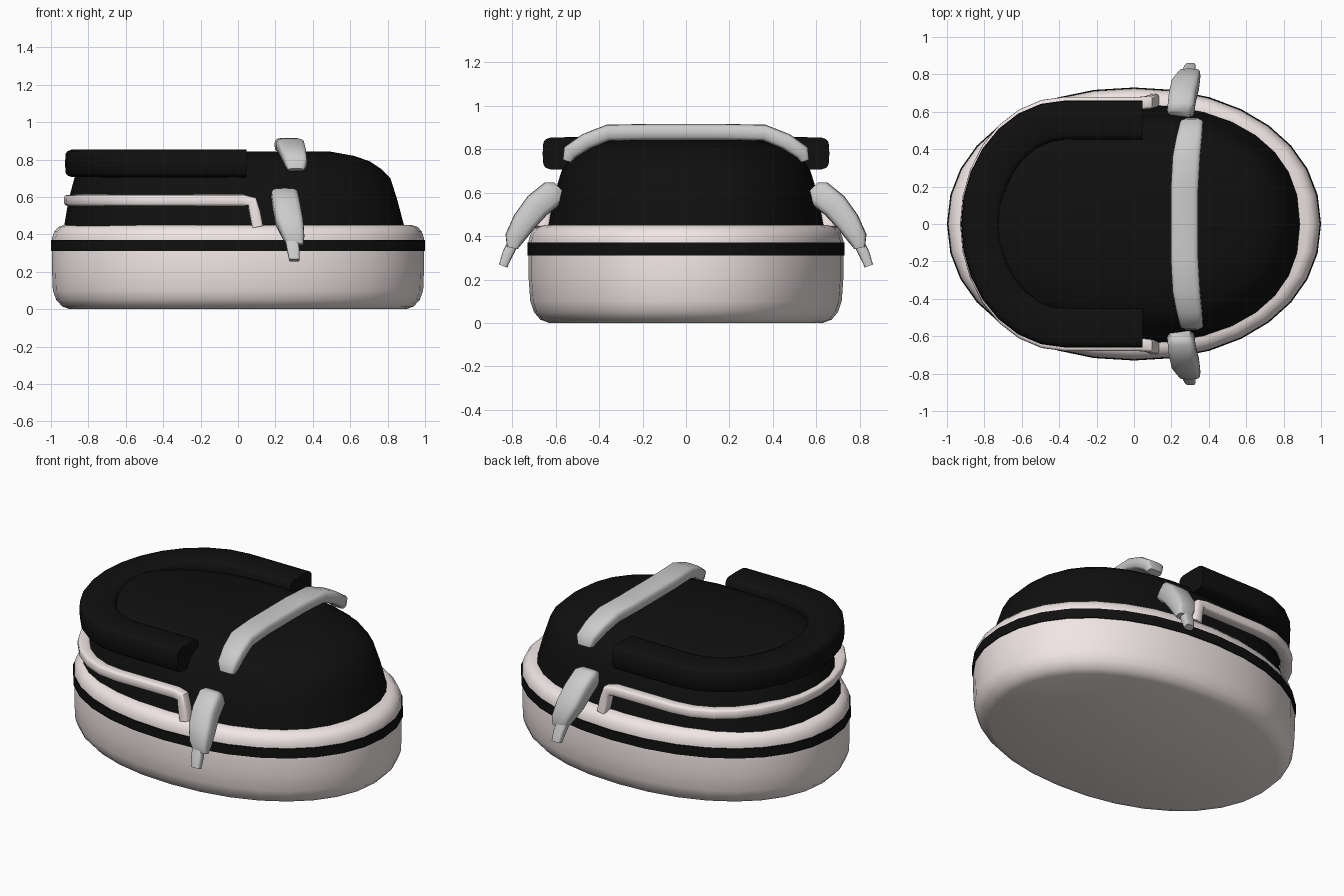
import bpy, bmesh
from math import sin, cos, pi, copysign
from mathutils import Vector as V

if "Cube" in bpy.data.objects:
    bpy.data.objects.remove(bpy.data.objects["Cube"])


def material(name, color):
    m = bpy.data.materials.new(name)
    m.diffuse_color = color
    m.use_nodes = True
    m.node_tree.nodes["Principled BSDF"].inputs["Base Color"].default_value = m.diffuse_color
    return m


BLACK = material("black", (0.005, 0.005, 0.005, 1))
WHITE = material("off_white", (0.87, 0.79, 0.78, 1))


def oval(n, rx, ry, e=2.0):
    """Superellipse points."""
    pts = []
    for i in range(n):
        c, s = cos(2 * pi * i / n), sin(2 * pi * i / n)
        pts.append((rx * copysign(abs(c) ** (2 / e), c), ry * copysign(abs(s) ** (2 / e), s)))
    return pts


def skin(name, rings, mat=None, angle=40, closed=False):
    """Bridge rings of points into one object, capped unless closed."""
    bm = bmesh.new()
    vr = [[bm.verts.new(p) for p in r] for r in rings]
    n = len(vr[0])
    pairs = list(zip(vr, vr[1:]))
    if closed:
        pairs.append((vr[-1], vr[0]))
    else:
        bm.faces.new(vr[0])
        bm.faces.new(vr[-1])
    for a, b in pairs:
        for i in range(n):
            j = (i + 1) % n
            bm.faces.new((a[i], a[j], b[j], b[i]))
    bmesh.ops.recalc_face_normals(bm, faces=bm.faces)
    me = bpy.data.meshes.new(name)
    bm.to_mesh(me)
    bm.free()
    ob = bpy.data.objects.new(name, me)
    bpy.context.collection.objects.link(ob)
    if mat:
        me.materials.append(mat)
    bpy.ops.object.select_all(action='DESELECT')
    ob.select_set(True)
    bpy.context.view_layer.objects.active = ob
    bpy.ops.object.shade_smooth_by_angle(angle=angle * pi / 180)
    return ob


def loft(name, levels, mat, e, closed=False, angle=40):
    """Stack of ovals: (z, centre x, radius x, radius y)."""
    rings = [[(cx + x, y, z) for x, y in oval(32, rx, ry, e)] for z, cx, rx, ry in levels]
    return skin(name, rings, mat, angle, closed)


def sweep(name, path, sides, sizes, mat=None, e=4.0):
    """Rounded bar along path; sizes are half width (along side) and half thickness."""
    path = [V(p) for p in path]
    rings = []
    for i, p in enumerate(path):
        t = (path[min(i + 1, len(path) - 1)] - path[max(i - 1, 0)]).normalized()
        s = V(sides[i])
        up = t.cross(s).normalized()
        w, h = sizes[i]
        rings.append([p + s * a + up * b for a, b in oval(16, w, h, e)])
    return skin(name, rings, mat, 50)


def horseshoe(cx, rx, ry, end_x, z, n=14):
    """U-shaped path open toward +x, with outward directions."""
    path, sides = [(end_x, ry, z)], [(0, 1, 0)]
    for i in range(n + 1):
        a = pi / 2 + pi * i / n
        path.append((cx + rx * cos(a), ry * sin(a), z))
        sides.append(V((cos(a) / rx, sin(a) / ry, 0)).normalized())
    return path + [(end_x, -ry, z)], sides + [(0, -1, 0)]


# Sole with rounded bottom and rim
loft("base", [(0, 0, .90, .63), (.015, 0, .94, .67), (.05, 0, .972, .70), (.10, 0, .99, .717),
              (.2, 0, .994, .724), (.38, 0, .994, .724), (.415, 0, .983, .713),
              (.44, 0, .96, .69), (.45, 0, .93, .66)], WHITE, 2.12)

# Dark stripe around the base
loft("base_stripe", [(.31, 0, 1, .73), (.37, 0, 1, .73), (.37, 0, .98, .71), (.31, 0, .98, .71)],
     BLACK, 2.12, closed=True)

# Domed upper body
loft("upper", [(.43, -.02, .912, .645), (.58, -.027, .88, .61), (.70, -.03, .845, .573),
               (.75, -.045, .81, .545), (.79, -.06, .765, .49), (.82, -.08, .70, .42),
               (.843, -.12, .61, .33)], BLACK, 2.3)

# Padded collar
path, sides = horseshoe(-.37, .45, .555, .045, .78)
sweep("collar", path, sides, [(.105, .075)] * len(path), BLACK, 5)

# Light trim around the back with drops at both ends
path, sides = horseshoe(-.37, .525, .645, .03, .582)
for sy, side in ((1, 0), (-1, -1)):
    extra = [(.075, sy * .65, .575), (.09, sy * .655, .52), (.105, sy * .66, .44)]
    ext_sides = [(0, sy, 0)] * 3
    if sy > 0:
        path, sides = extra[::-1] + path, ext_sides + sides
    else:
        path, sides = path + extra, sides + ext_sides
sweep("back_trim", path, sides, [(.035, .03)] * len(path), WHITE, 4)

# Top strap across the dome
half = [(.31, .548, .745), (.308, .535, .785), (.295, .46, .835), (.28, .36, .875), (.27, .18, .878)]
path = half + [(.27, 0, .878)] + [(x, -y, z) for x, y, z in half[::-1]]
hs = [(.045, .02), (.062, .036), (.07, .038), (.075, .038), (.075, .038)]
sweep("top_strap", path, [(1, 0, 0)] * len(path), hs + [(.075, .038)] + hs[::-1])

# Side straps and their tips
for name, s in (("front", -1), ("back", 1)):
    sweep(name + "_side_strap",
          [(.245, s * .585, .625), (.25, s * .61, .60), (.26, s * .685, .54), (.275, s * .745, .465),
           (.295, s * .79, .39), (.305, s * .80, .345)],
          [(1, 0, 0)] * 6, [(.055, .03), (.073, .062), (.075, .062), (.075, .056), (.06, .045), (.045, .025)])
    sweep(name + "_strap_tip", [(.283, s * .785, .39), (.295, s * .82, .32), (.301, s * .842, .262)],
          [(1, 0, 0)] * 3, [(.035, .025), (.034, .025), (.028, .02)])
